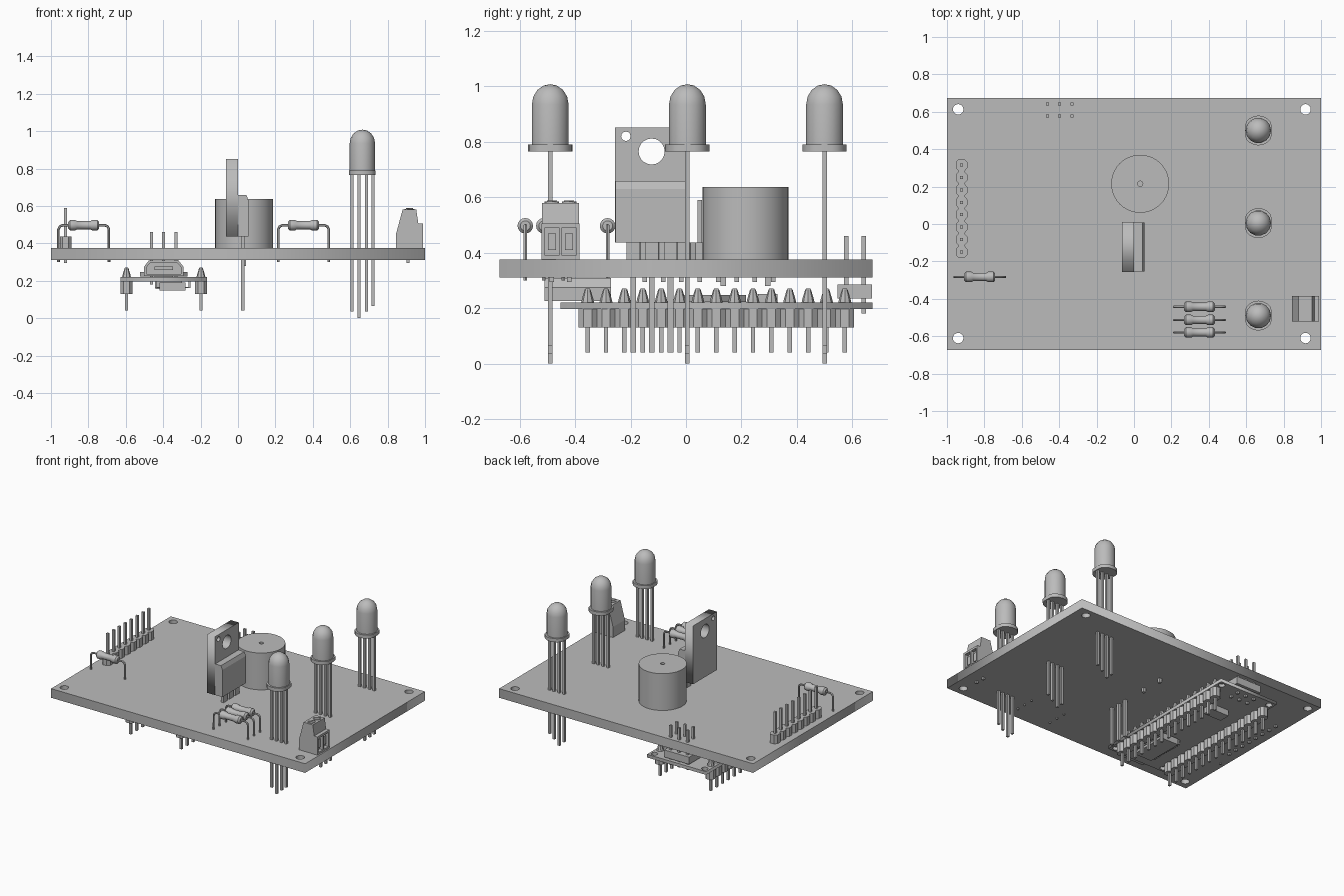
import bpy, bmesh, math
from mathutils import Matrix, Vector

if "Cube" in bpy.data.objects:
    bpy.data.objects.remove(bpy.data.objects["Cube"])

GREY = (0.5, 0.5, 0.5, 1)
mat = bpy.data.materials.new("plain grey")
mat.use_nodes = True
mat.diffuse_color = GREY
mat.node_tree.nodes["Principled BSDF"].inputs["Base Color"].default_value = GREY


class Part:
    """Collects primitives into one named mesh object."""

    def __init__(self, name, smooth=False):
        self.name, self.smooth, self.bm = name, smooth, bmesh.new()

    def box(self, x, y, z, turn=0):
        c = Vector(((x[0] + x[1]) / 2, (y[0] + y[1]) / 2, (z[0] + z[1]) / 2))
        m = (Matrix.Translation(c) @ Matrix.Rotation(turn, 4, 'Z')
             @ Matrix.Diagonal((x[1] - x[0], y[1] - y[0], z[1] - z[0], 1)))
        bmesh.ops.create_cube(self.bm, size=1, matrix=m)

    def pin(self, x, y, z, w=0.016):
        self.box((x - w / 2, x + w / 2), (y - w / 2, y + w / 2), z)

    def lathe(self, profile, place, n=16):
        """Spin (radius, height) points about the local z axis."""
        rings = []
        for r, h in profile:
            if r == 0:
                rings.append([self.bm.verts.new(place @ Vector((0, 0, h)))] * n)
            else:
                rings.append([self.bm.verts.new(place @ Vector((
                    r * math.cos(math.tau * i / n), r * math.sin(math.tau * i / n), h)))
                    for i in range(n)])
        for a, b in zip(rings, rings[1:]):
            for i in range(n):
                j = (i + 1) % n
                self.bm.faces.new(dict.fromkeys((a[i], a[j], b[j], b[i])))

    def prism(self, pts, a, b, place):
        """Extrude a 2D outline between two heights, then place it."""
        low, top = ([self.bm.verts.new(place @ Vector((u, v, h))) for u, v in pts] for h in (a, b))
        self.bm.faces.new(low)
        self.bm.faces.new(top)
        for i in range(len(pts)):
            j = (i + 1) % len(pts)
            self.bm.faces.new((low[i], low[j], top[j], top[i]))

    def done(self):
        bmesh.ops.recalc_face_normals(self.bm, faces=self.bm.faces)
        me = bpy.data.meshes.new(self.name)
        self.bm.to_mesh(me)
        self.bm.free()
        ob = bpy.data.objects.new(self.name, me)
        bpy.context.collection.objects.link(ob)
        finish(ob, self.smooth)


def finish(ob, smooth=False):
    if not ob.data.materials:
        ob.data.materials.append(mat)
    bpy.ops.object.select_all(action='DESELECT')
    ob.select_set(True)
    bpy.context.view_layer.objects.active = ob
    if ob.type == 'CURVE':
        bpy.ops.object.convert(target='MESH')
    if smooth:
        bpy.ops.object.shade_smooth_by_angle(angle=math.radians(35))


def at(x, y, z=0):
    return Matrix.Translation((x, y, z))


def circle(x, y, r, n=20):
    return [(x + r * math.cos(math.tau * i / n), y + r * math.sin(math.tau * i / n)) for i in range(n)]


def rect(x0, x1, y0, y1):
    return [(x0, y0), (x1, y0), (x1, y1), (x0, y1)]


def plate(name, outlines, thick, place):
    """Flat plate with holes, from filled closed outlines."""
    cu = bpy.data.curves.new(name, 'CURVE')
    cu.dimensions, cu.fill_mode, cu.extrude = '2D', 'BOTH', thick / 2
    for pts in outlines:
        sp = cu.splines.new('POLY')
        sp.points.add(len(pts) - 1)
        for p, (u, v) in zip(sp.points, pts):
            p.co = (u, v, 0, 1)
        sp.use_cyclic_u = True
    ob = bpy.data.objects.new(name, cu)
    bpy.context.collection.objects.link(ob)
    ob.matrix_world = place
    finish(ob)


def tube(name, pts, r):
    cu = bpy.data.curves.new(name, 'CURVE')
    cu.dimensions, cu.bevel_depth, cu.bevel_resolution, cu.use_fill_caps = '3D', r, 1, True
    sp = cu.splines.new('POLY')
    sp.points.add(len(pts) - 1)
    for p, co in zip(sp.points, pts):
        p.co = (*co, 1)
    ob = bpy.data.objects.new(name, cu)
    bpy.context.collection.objects.link(ob)
    finish(ob, True)


def pin_strip(part, x, y0, n, z):
    """Row of octagonal plastic cells along y."""
    p, h, c = 0.0663, 0.031, 0.016
    cell = [(-h, c - h), (c - h, -p / 2), (h - c, -p / 2), (h, c - h),
            (h, h - c), (h - c, p / 2), (c - h, p / 2), (-h, h - c)]
    for i in range(n):
        part.prism(cell, *z, at(x, y0 + i * p))
    return [y0 + i * p for i in range(n)]


TOP, UNDER = 0.375, 0.31
YZ = Matrix(((0, 0, 1, 0), (1, 0, 0, 0), (0, 1, 0, 0), (0, 0, 0, 1)))   # (y, z) outline along x
XZ = Matrix(((1, 0, 0, 0), (0, 0, 1, 0), (0, 1, 0, 0), (0, 0, 0, 1)))   # (x, z) outline along y

# Main board with corner holes
plate("main_board", [rect(-1, 1, -0.673, 0.673)] +
      [circle(x, y, 0.028) for x in (-0.94, 0.917) for y in (-0.61, 0.613)],
      TOP - UNDER, at(0, 0, (TOP + UNDER) / 2))

# Light emitters: flat-sided rim, domed body, four legs
for k, y in enumerate((0.5, 0.005, -0.49)):
    lamp = Part(f"lamp_{k + 1}", True)
    dome = [(0.068 * math.cos(a), 0.935 + 0.073 * math.sin(a)) for a in (0, 0.4, 0.8, 1.2)]
    lamp.lathe([(0, 0.785), (0.068, 0.785)] + dome + [(0, 1.008)], at(0.665, y), 14)
    rim = [(max(-0.071, min(0.071, u)), v) for u, v in circle(0, 0, 0.08)]
    lamp.prism(rim, 0.765, 0.79, at(0.665, y))
    for x, z in zip((0.61, 0.647, 0.687, 0.722), (0.035, 0, 0.035, 0.065)):
        lamp.pin(x, y, (z, 0.77))
    lamp.done()

# Round buzzer with sound hole and two pins
buzzer = Part("buzzer", True)
buzzer.lathe([(0, TOP), (0.155, TOP), (0.155, 0.637), (0.014, 0.637), (0.014, 0.56), (0, 0.56)],
             at(0.033, 0.215), 40)
for y in (0.135, 0.295):
    buzzer.pin(0.033, y, (0.28, TOP), 0.02)
buzzer.done()

# Power transistor: drilled tab, chamfered body, three legs
plate("transistor_tab", [rect(-0.257, 0.01, 0.437, 0.852), circle(-0.124, 0.765, 0.047),
                         circle(-0.217, 0.82, 0.017, 12)], 0.062, Matrix.Translation((-0.032, 0, 0)) @ YZ)
body = Part("transistor_body")
body.prism([(-0.005, 0.437), (0.056, 0.437), (0.056, 0.63), (0.045, 0.658), (-0.005, 0.658)],
           -0.255, 0.008, XZ)
for y in (-0.19, -0.124, -0.056):
    body.box((0.015, 0.035), (y - 0.024, y + 0.024), (0.36, 0.44))
    body.pin(0.025, y, (0.04, 0.37), 0.02)
body.done()

# Resistors with bent leads
for k, (x, y) in enumerate(((-0.825, -0.283), (0.35, -0.443), (0.35, -0.513), (0.35, -0.58))):
    res = Part(f"resistor_{k + 1}", True)
    half = [(0, 0.083), (0.018, 0.083), (0.028, 0.073), (0.028, 0.045), (0.022, 0.035)]
    res.lathe([(r, -h) for r, h in half] + half[::-1],
              at(x, y, 0.497) @ Matrix.Rotation(math.pi / 2, 4, 'Y'))
    res.done()
    side = [(0.135, 0.3), (0.135, 0.475), (0.128, 0.49), (0.113, 0.497)]
    tube(f"resistor_lead_{k + 1}", [(x - u, y, z) for u, z in side] +
         [(x + u, y, z) for u, z in side[::-1]], 0.007)

# Pin header on the right edge
header = Part("edge_header")
for y in pin_strip(header, -0.922, -0.149, 8, (TOP, 0.437)):
    header.pin(-0.922, y, (0.295, 0.59))
header.done()

# Screw terminal: sloped housing, two wire openings, two screws
term = Part("screw_terminal")
term.prism([(0.845, TOP), (0.845, 0.45), (0.88, 0.58), (0.953, 0.58), (0.965, 0.5), (0.965, TOP)],
           -0.52, -0.386, XZ)
for y in (-0.515, -0.453, -0.391):
    term.box((0.96, 0.99), (y - 0.006, y + 0.006), (TOP, 0.505))
for z in (0.384, 0.499):
    term.box((0.96, 0.99), (-0.52, -0.386), (z - 0.009, z + 0.006))
for y in (-0.484, -0.422):
    term.box((0.96, 0.977), (y - 0.014, y + 0.014), (0.41, 0.47))
    term.lathe([(0, 0.57), (0.026, 0.57), (0.026, 0.584), (0, 0.584)], at(0.917, y))
    term.box((0.894, 0.94), (y - 0.003, y + 0.003), (0.58, 0.588), math.pi / 4)
    term.pin(0.91, y, (0.295, TOP))
term.done()

# Controller module under the main board
CX = -0.397
plate("module_board", [rect(CX - 0.232, CX + 0.232, -0.453, 0.673)] +
      [circle(CX + s * 0.198, y, 0.022, 12) for s in (-1, 1) for y in (-0.418, 0.638)],
      0.023, at(0, 0, 0.208))
for s, side in ((-1, "right"), (1, "left")):
    strip, x = Part(f"module_header_{side}"), CX + s * 0.199
    for y in pin_strip(strip, x, -0.355, 15, (0.13, 0.198)):
        strip.pin(x, y, (0.04, 0.27))
        strip.lathe([(0, 0.218), (0.024, 0.218), (0.02, 0.235), (0.01, 0.268), (0, 0.268)], at(x, y), 8)
    strip.done()

# Programming pins passing up through the board
prog = Part("programming_header")
prog.box((CX - 0.098, CX + 0.098), (0.546, 0.672), (0.235, 0.286))
for x in (-0.463, CX, -0.331):
    for y in (0.578, 0.642):
        prog.pin(x, y, (0.18, 0.46))
prog.done()

# Socket: tapered shell with a hollow mouth and tongue
socket = Part("module_socket")
shell = [(-0.105, 0.225), (0.105, 0.225), (0.105, 0.275), (0.08, 0.308), (-0.08, 0.308), (-0.105, 0.275)]
socket.prism(shell, -0.47, -0.27, XZ @ at(CX, 0))
for (u, v), (p, q) in zip(shell, shell[1:] + shell[:1]):
    inner = [(0.88 * a, 0.266 + 0.75 * (b - 0.266)) for a, b in ((p, q), (u, v))]
    socket.prism([(u, v), (p, q)] + inner, -0.51, -0.47, XZ @ at(CX, 0))
socket.box((CX - 0.05, CX + 0.05), (-0.505, -0.465), (0.258, 0.275))
socket.done()

# Chips above and below the module
chips = Part("module_chips")
chips.box((CX - 0.09, CX + 0.09), (0.0, 0.18), (0.222, 0.247), math.pi / 4)
chips.box((CX - 0.05, CX + 0.05), (0.26, 0.33), (0.218, 0.25))
chips.box((-0.42, -0.28), (-0.33, -0.06), (0.147, 0.19))
for i in range(14):
    y = -0.315 + i * 0.0185
    chips.box((-0.443, -0.257), (y - 0.004, y + 0.004), (0.16, 0.168))
    for x in (-0.44, -0.26):
        chips.box((x - 0.005, x + 0.005), (y - 0.004, y + 0.004), (0.16, 0.198))
chips.box((-0.44, -0.3), (0.34, 0.42), (0.155, 0.197))
chips.done()
